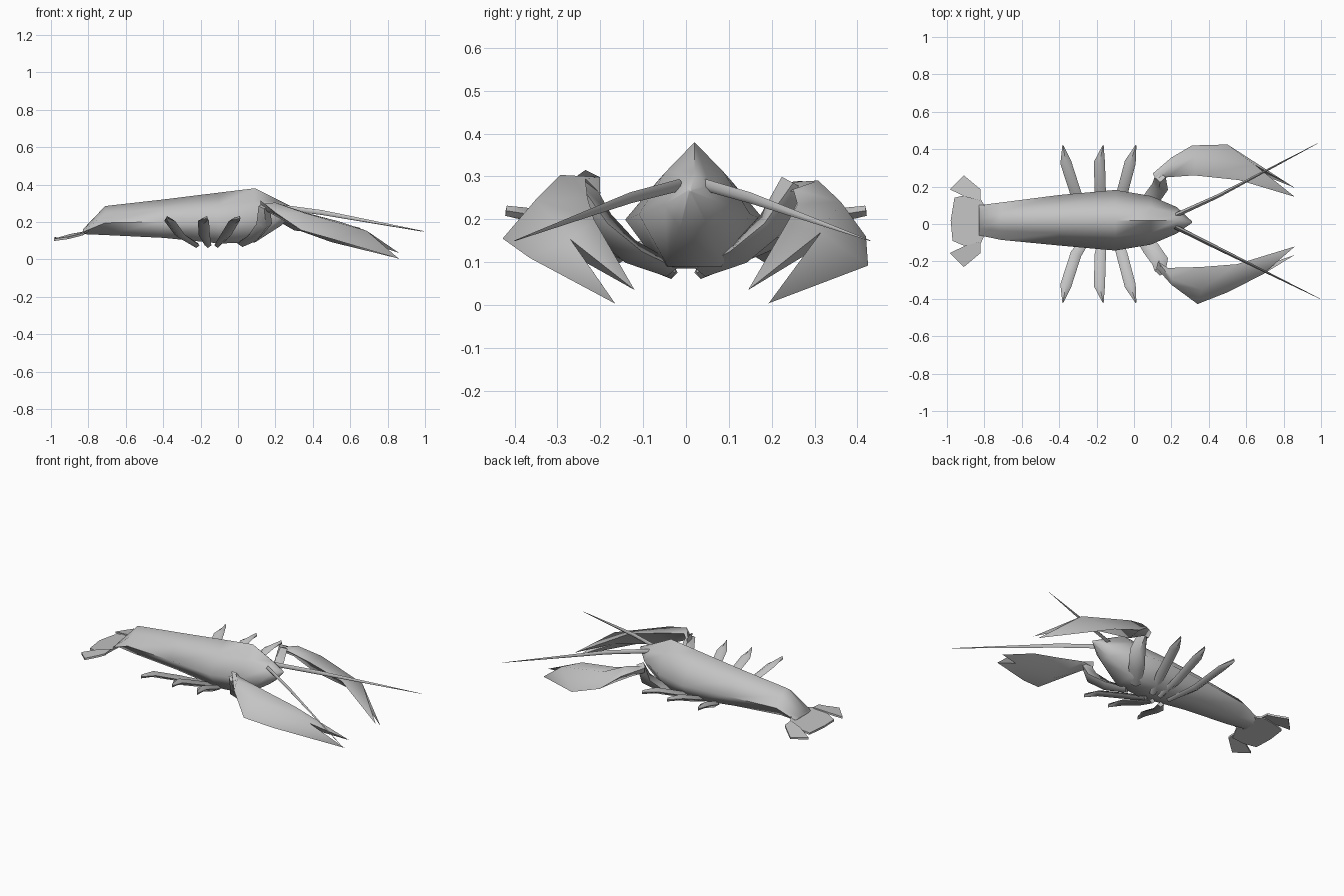
import bpy, bmesh, math
from mathutils import Vector as V

if "Cube" in bpy.data.objects:
    bpy.data.objects.remove(bpy.data.objects["Cube"])

shell = bpy.data.materials.new("shell_grey")
shell.diffuse_color = (0.55, 0.55, 0.55, 1)
shell.use_nodes = True
shell.node_tree.nodes["Principled BSDF"].inputs["Base Color"].default_value = shell.diffuse_color


def finish(name, bm, angle=80):
    bmesh.ops.remove_doubles(bm, verts=bm.verts, dist=1e-5)
    bmesh.ops.recalc_face_normals(bm, faces=bm.faces)
    mesh = bpy.data.meshes.new(name)
    bm.to_mesh(mesh)
    bm.free()
    mesh.materials.append(shell)
    obj = bpy.data.objects.new(name, mesh)
    bpy.context.collection.objects.link(obj)
    bpy.ops.object.select_all(action='DESELECT')
    obj.select_set(True)
    bpy.context.view_layer.objects.active = obj
    bpy.ops.object.shade_smooth_by_angle(angle=math.radians(angle))
    return obj


def skin(bm, rings, cap_end=True):
    """Join equal-sized rings of points into a closed skin."""
    rings = [[bm.verts.new(p) for p in r] for r in rings]
    n = len(rings[0])
    for a, b in zip(rings, rings[1:]):
        for i in range(n):
            j = (i + 1) % n
            bm.faces.new((a[i], a[j], b[j], b[i]))
    bm.faces.new(rings[0])
    if cap_end:
        bm.faces.new(rings[-1])


def limb(name, stations):
    """Diamond-section limb; each station is x, y, z, half width, half height."""
    bm = bmesh.new()
    pts = [V(s[:3]) for s in stations]
    rings = []
    for i, s in enumerate(stations):
        d = (pts[min(i + 1, len(pts) - 1)] - pts[max(i - 1, 0)]).normalized()
        side = d.cross(V((0, 0, 1))).normalized()
        up = side.cross(d)
        w, h = side * s[3], up * s[4]
        rings.append([pts[i] + w, pts[i] + h, pts[i] - w, pts[i] - h])
    skin(bm, rings)
    return finish(name, bm)


def plate(name, points, thick=0.012):
    bm = bmesh.new()
    skin(bm, [[V(p) for p in points], [V(p) - V((0, 0, thick)) for p in points]])
    return finish(name, bm, 30)


# Body: x, centre y, half width, top z, bottom z
bm = bmesh.new()
rings = []
for x, y, w, top, bot in [(-0.83, 0.02, 0.08, 0.16, 0.135),
                          (-0.71, 0.015, 0.10, 0.285, 0.13),
                          (-0.40, 0.02, 0.135, 0.32, 0.115),
                          (-0.10, 0.02, 0.162, 0.357, 0.085),
                          (0.09, 0.02, 0.13, 0.38, 0.09),
                          (0.23, 0.02, 0.07, 0.31, 0.18),
                          (0.31, 0.01, 0.004, 0.272, 0.264)]:
    h = top - bot
    half = [(0.52, 0.76), (1, 0.42), (0.48, 0)]
    ring = [V((x, y, top))]
    ring += [V((x, y + w * a, bot + h * b)) for a, b in half]
    ring += [V((x, y - w * a, bot + h * b)) for a, b in reversed(half)]
    rings.append(ring)
skin(bm, rings)
finish("body", bm)

# Tail fan: middle plate and two drooping lobes
plate("tail_middle", [(-0.80, 0.10, 0.16), (-0.83, 0.15, 0.14), (-0.92, 0.15, 0.125),
                      (-0.96, 0.14, 0.115), (-0.98, 0.02, 0.12), (-0.97, -0.09, 0.115),
                      (-0.90, -0.12, 0.125), (-0.83, -0.13, 0.14), (-0.80, -0.06, 0.16)])
for label, s in (("left", 1), ("right", -1)):
    plate("tail_lobe_" + label,
          [(x, 0.015 + s * y, z) for x, y, z in
           [(-0.82, 0.11, 0.15), (-0.82, 0.17, 0.145), (-0.85, 0.195, 0.135),
            (-0.91, 0.245, 0.12), (-0.985, 0.17, 0.11), (-0.90, 0.13, 0.135)]])

# Walking legs: root x, body-side x, shin x, tip x
for i, (root, hip, shin, tip) in enumerate([(-0.22, -0.31, -0.365, -0.38),
                                            (-0.16, -0.18, -0.185, -0.165),
                                            (-0.11, -0.065, -0.02, 0.01)]):
    for label, s in (("left", 1), ("right", -1)):
        limb(f"leg_{i + 1}_{label}", [(root, s * 0.03, 0.075, 0.018, 0.015),
                                      (hip, s * 0.16, 0.13, 0.03, 0.018),
                                      (shin, s * 0.33, 0.205, 0.03, 0.018),
                                      (tip, s * 0.42, 0.22, 0.003, 0.012)])

# Arms joining the underside of the body to the claws
for label, s in (("left", 1), ("right", -1)):
    limb("arm_" + label, [(0.02, s * 0.04, 0.085, 0.03, 0.02),
                          (0.09, s * 0.13, 0.125, 0.045, 0.03),
                          (0.14, s * 0.20, 0.19, 0.045, 0.035),
                          (0.14, s * 0.25, 0.285, 0.03, 0.03)])


def claw(name, stations, notch, tips):
    """Stations hold outer edge point, inner edge point and half thickness."""
    bm = bmesh.new()
    rings = []
    for i, (o, n, t) in enumerate(stations):
        o, n = V(o), V(n)
        last = i == len(stations) - 1
        mid = V(notch) if last else (o + n) / 2
        normal = (o - n).cross(V((1, 0, -0.3))).normalized() * t
        rings.append([o, mid + normal, n, mid - normal])
    skin(bm, rings, cap_end=False)
    # Two pointed fingers from the split end of the palm
    o, top, n, low = rings[-1]
    for edge, tip in ((o, tips[0]), (n, tips[1])):
        a, b, c, d = [bm.verts.new(p) for p in (edge, top, low, tip)]
        for f in ((a, b, d), (b, c, d), (c, a, d)):
            bm.faces.new(f)
    return finish(name, bm)


claw("claw_left",
     [((0.10, 0.27, 0.29), (0.13, 0.225, 0.25), 0.02),
      ((0.20, 0.355, 0.245), (0.18, 0.25, 0.27), 0.035),
      ((0.31, 0.42, 0.16), (0.32, 0.26, 0.235), 0.05),
      ((0.50, 0.425, 0.092), (0.56, 0.235, 0.19), 0.03)],
     (0.64, 0.30, 0.145),
     [(0.86, 0.193, 0.004), (0.86, 0.145, 0.035)])
claw("claw_right",
     [((0.12, -0.235, 0.315), (0.13, -0.20, 0.26), 0.02),
      ((0.20, -0.325, 0.25), (0.18, -0.235, 0.295), 0.035),
      ((0.34, -0.428, 0.155), (0.36, -0.23, 0.25), 0.05),
      ((0.50, -0.365, 0.11), (0.55, -0.215, 0.2), 0.035)],
     (0.68, -0.25, 0.125),
     [(0.86, -0.165, 0.003), (0.86, -0.12, 0.035)])

# Antennae
for label, s, end in (("left", 1, (0.98, 0.43, 0.15)), ("right", -1, (0.995, -0.40, 0.15))):
    limb("antenna_" + label, [(0.22, 0.015 + s * 0.03, 0.28, 0.012, 0.014),
                              (0.45, 0.01 + s * 0.14, 0.25, 0.01, 0.013),
                              (*end, 0.001, 0.001)])
